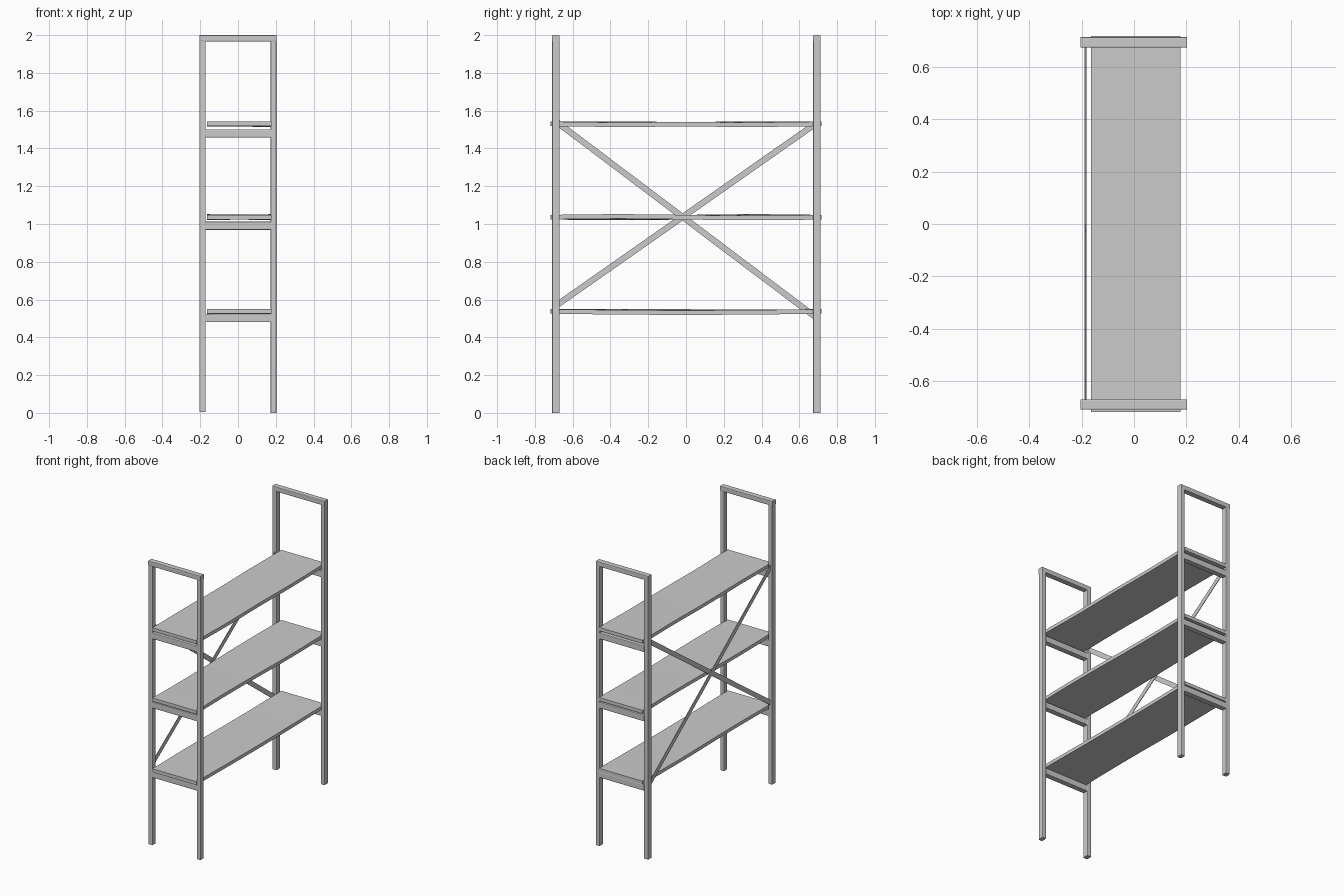
import bpy, bmesh, math
from mathutils import Matrix, Vector

if "Cube" in bpy.data.objects:
    bpy.data.objects.remove(bpy.data.objects["Cube"])


def bar(name, lo, hi, bevel=0.005):
    """Box between two corners with softened long edges."""
    lo, hi = Vector(lo), Vector(hi)
    bm = bmesh.new()
    bmesh.ops.create_cube(bm, size=1, matrix=Matrix.Translation((lo + hi) / 2)
                          @ Matrix.Diagonal((*(hi - lo), 1)))
    long_axis = max(range(3), key=lambda i: hi[i] - lo[i])
    edges = [e for e in bm.edges
             if abs((e.verts[0].co - e.verts[1].co)[long_axis]) > 1e-4]
    bmesh.ops.bevel(bm, geom=edges, offset=bevel, segments=2, profile=0.5,
                    affect='EDGES')
    return finish(name, bm)


def finish(name, bm):
    bmesh.ops.recalc_face_normals(bm, faces=bm.faces)
    mesh = bpy.data.meshes.new(name)
    bm.to_mesh(mesh)
    bm.free()
    ob = bpy.data.objects.new(name, mesh)
    bpy.context.collection.objects.link(ob)
    return ob


def shelf(name, z, warp):
    """Thin board, slightly bent along its length by warp(x side, t)."""
    n = 12
    bm = bmesh.new()
    rings = []
    for i in range(n + 1):
        t = -1 + 2 * i / n
        ring = []
        for x, dz, side in ((-0.165, 0, -1), (0.178, 0, 1),
                            (0.178, 0.024, 1), (-0.165, 0.024, -1)):
            ring.append(bm.verts.new((x, 0.718 * t, z + dz + warp(side, t))))
        rings.append(ring)
    for a, b in zip(rings, rings[1:]):
        for k in range(4):
            m = (k + 1) % 4
            bm.faces.new((a[k], a[m], b[m], b[k]))
    bm.faces.new(rings[0])
    bm.faces.new(rings[-1])
    return finish(name, bm)


def brace(name, x, start, end):
    """Thin flat strip in the back plane."""
    (y0, z0), (y1, z1) = start, end
    length = math.hypot(y1 - y0, z1 - z0)
    angle = math.atan2(z1 - z0, y1 - y0)
    bm = bmesh.new()
    bmesh.ops.create_cube(
        bm, size=1,
        matrix=Matrix.Translation((x, (y0 + y1) / 2, (z0 + z1) / 2))
        @ Matrix.Rotation(angle, 4, 'X')
        @ Matrix.Diagonal((0.004, length, 0.032, 1)))
    return finish(name, bm)


# End frames: posts, top bar and shelf supports
for side, y in (("front", -0.689), ("back", 0.693)):
    y0, y1 = y - 0.02, y + 0.02
    bar(side + "_left_post", (-0.204, y0, 0.005), (-0.171, y1, 1.97))
    bar(side + "_right_post", (0.173, y0, 0), (0.203, y1, 1.97))
    bar(side + "_top_bar", (-0.204, y0, 1.966), (0.203, y1, 2.0))
    for i, z in enumerate((0.48, 0.969, 1.457)):
        bar(f"{side}_shelf_support_{i + 1}", (-0.173, y0, z),
            (0.175, y1, z + 0.044))

# Slightly bowed shelves
shelf("lower_shelf", 0.525,
      lambda s, t: -0.006 * math.cos(t * math.pi / 2) if s > 0
      else -0.003 * math.sin(t * math.pi) * (1 - t * t))
shelf("middle_shelf", 1.024,
      lambda s, t: -0.004 * s * math.sin(t * math.pi))
shelf("upper_shelf", 1.518,
      lambda s, t: 0.003 * s * (math.cos(t * 2 * math.pi) - 1) / 2
      - 0.002 * math.cos(t * math.pi / 2))

# Crossed strips on the back
brace("cross_brace_a", -0.187, (-0.685, 1.54), (0.685, 0.508))
brace("cross_brace_b", -0.183, (-0.685, 0.57), (0.685, 1.53))
